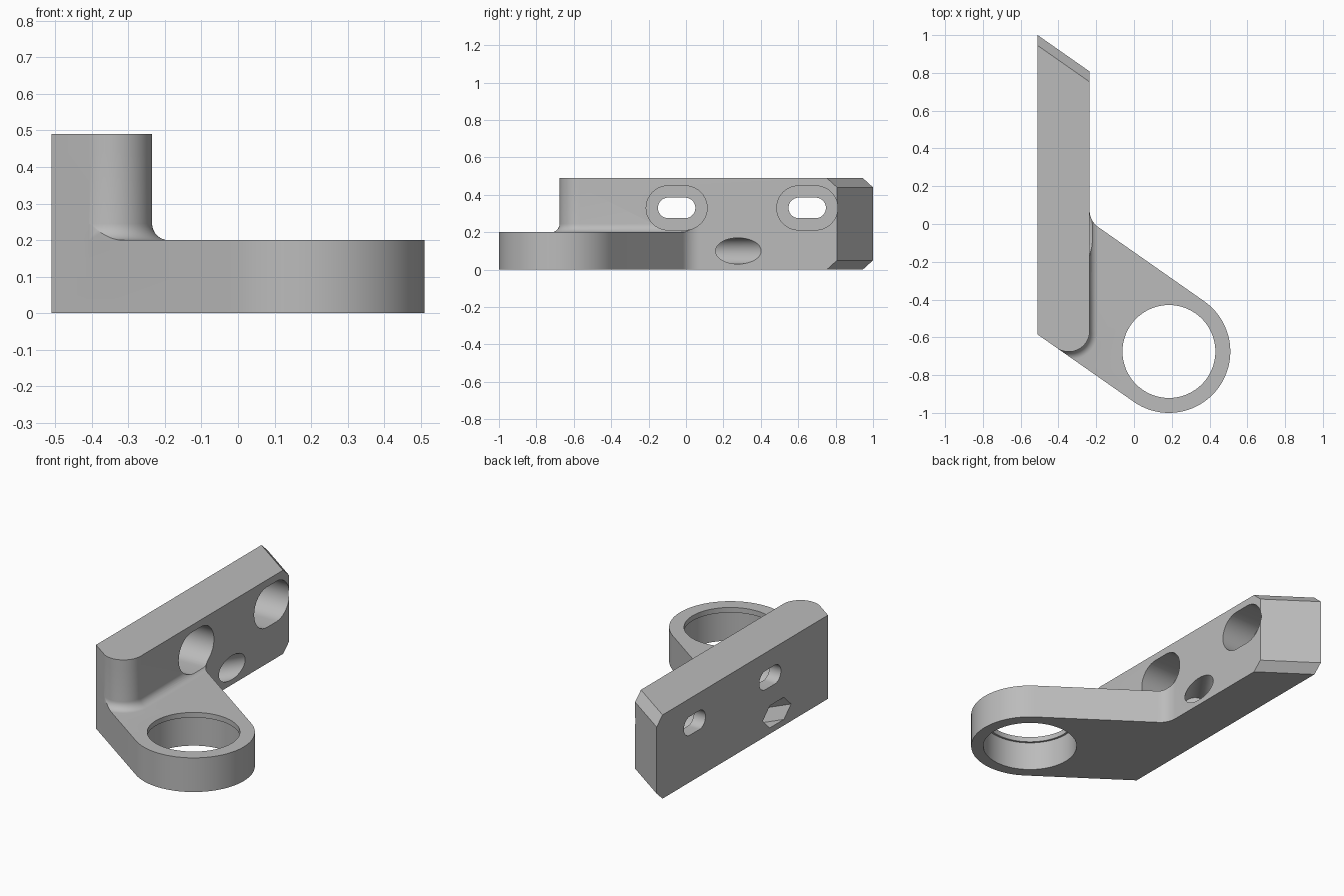
import bpy, bmesh, math
from mathutils import Vector

if "Cube" in bpy.data.objects:
    bpy.data.objects.remove(bpy.data.objects["Cube"])

SLANT = math.radians(35)
TAN = math.tan(SLANT)
BACK, FACE = -0.51, -0.235           # wall thickness range in x
RING, RING_R = Vector((0.185, -0.675)), 0.325
PLATE_H, WALL_H = 0.2, 0.49
CORNER_R, FILLET_R = 0.11, 0.045

grey = bpy.data.materials.new("plain grey")
grey.use_nodes = True
COLOR = (0.5, 0.5, 0.5, 1)
grey.diffuse_color = COLOR
grey.node_tree.nodes["Principled BSDF"].inputs["Base Color"].default_value = COLOR


def arc(center, radius, start, end, steps=24):
    """Points on an arc, angles in degrees."""
    angles = [math.radians(start + (end - start) * i / steps) for i in range(steps + 1)]
    return [(center[0] + radius * math.cos(a), center[1] + radius * math.sin(a)) for a in angles]


def loft(name, rings):
    """Closed solid through matching rings of 3D points."""
    bm = bmesh.new()
    loops = [[bm.verts.new(p) for p in ring] for ring in rings]
    n = len(loops[0])
    for low, high in zip(loops, loops[1:]):
        for i in range(n):
            j = (i + 1) % n
            bm.faces.new((low[i], low[j], high[j], high[i]))
    bm.faces.new(loops[0][::-1])
    bm.faces.new(loops[-1])
    bmesh.ops.recalc_face_normals(bm, faces=bm.faces)
    mesh = bpy.data.meshes.new(name)
    bm.to_mesh(mesh)
    bm.free()
    mesh.materials.append(grey)
    obj = bpy.data.objects.new(name, mesh)
    bpy.context.collection.objects.link(obj)
    return obj


def level(outline, z):
    return [(x, y, z) for x, y in outline]


def prism(name, outline, z0, z1):
    return loft(name, [level(outline, z0), level(outline, z1)])


def combine(target, tool, operation):
    """Apply a boolean and remove the helper."""
    mod = target.modifiers.new(operation, "BOOLEAN")
    mod.operation, mod.solver, mod.object = operation, "EXACT", tool
    bpy.context.view_layer.objects.active = target
    bpy.ops.object.modifier_apply(modifier=mod.name)
    bpy.data.objects.remove(tool)


def tube(name, start, axis, radius, length, sides, turn=0):
    """Horizontal round or many-sided bar."""
    side, up = Vector((-axis.y, axis.x, 0)), Vector((0, 0, 1))
    ring = [side * radius * math.cos(turn + math.tau * i / sides)
            + up * radius * math.sin(turn + math.tau * i / sides) for i in range(sides)]
    return loft(name, [[start + p for p in ring], [start + axis * length + p for p in ring]])


def slot(name, y, z, half, radius, x0, x1):
    """Rounded slot running along x."""
    outline = arc((y + half, z), radius, -90, 90, 20) + arc((y - half, z), radius, 90, 270, 20)
    return loft(name, [[(x, a, b) for a, b in outline] for x in (x0, x1)])


# Slanted front edge, tangent to the ring
tangent = RING - RING_R * Vector((math.sin(SLANT), math.cos(SLANT)))
def front_y(x):
    return tangent.y - (x - tangent.x) * TAN
corner_x = FACE - CORNER_R
corner = (corner_x, front_y(corner_x) + CORNER_R / math.cos(SLANT))

# Upright wall with rounded front corner and chamfered slanted end
def wall_outline(end):
    return (arc(corner, CORNER_R, 0, -125) + [(BACK, front_y(BACK)), (BACK, end),
            (FACE, end - (FACE - BACK) * TAN)])
bracket = loft("bracket", [level(wall_outline(e), z) for e, z in
               ((0.945, 0), (1, 0.05), (1, WALL_H - 0.05), (0.945, WALL_H))])

# Ring plate outline with the inner corner blended into the wall
blend_r = 0.107
upper = RING * 2 - tangent
blend_x = FACE + blend_r
blend_y = upper.y - (blend_x - upper.x) * TAN + blend_r / math.cos(SLANT)
plate_outline = ([(BACK, front_y(BACK))] + arc(RING, RING_R, -125, 55, 64)
                 + arc((blend_x, blend_y), blend_r, 235, 180, 12)
                 + [(-0.4, blend_y), (BACK, -0.1)])

# Fillet at the foot of the wall, trimmed to the plate
def foot_outline(out):
    return arc(corner, CORNER_R + out, 0, -125) + [(-0.45, -0.5), (-0.4, 0.2), (FACE + out, 0.2)]
rings = [level(foot_outline(FILLET_R), PLATE_H - 0.05)]
for step in range(9):
    a = math.pi / 2 * step / 8
    rings.append(level(foot_outline(FILLET_R * (1 - math.sin(a))),
                       PLATE_H + FILLET_R * (1 - math.cos(a))))
foot = loft("wall_fillet", rings)
combine(foot, prism("trim", plate_outline, 0, 0.3), "INTERSECT")

combine(bracket, prism("ring_plate", plate_outline, 0, PLATE_H), "UNION")
combine(bracket, foot, "UNION")

# Bearing bore with a narrow retaining lip on top
for radius, z0, z1 in ((0.258, -0.1, 0.17), (0.246, 0.1, 0.3)):
    combine(bracket, prism("bore", arc(RING, radius, 0, 354.375, 63), z0, z1), "DIFFERENCE")

# Two mounting slots with deep recesses
for y in (-0.05, 0.648):
    combine(bracket, slot("recess", y, 0.33, 0.045, 0.118, BACK + 0.075, 0), "DIFFERENCE")
    combine(bracket, slot("slot", y, 0.33, 0.045, 0.055, -0.6, 0), "DIFFERENCE")

# Oblique screw hole with a nut pocket on the back
axis = Vector((math.sin(SLANT), math.cos(SLANT), 0))
exit_point = Vector((FACE, 0.28, 0.1))
entry = exit_point - axis * (FACE - BACK) / axis.x
combine(bracket, tube("screw_head", exit_point - axis * 0.22, axis, 0.07, 0.5, 40), "DIFFERENCE")
combine(bracket, tube("nut_pocket", entry - axis * 0.2, axis, 0.075, 0.34, 6), "DIFFERENCE")
combine(bracket, tube("screw_shaft", entry, axis, 0.038, 0.4, 32), "DIFFERENCE")

# Smooth curved faces, keep real edges crisp
bpy.ops.object.select_all(action="DESELECT")
bracket.select_set(True)
bpy.context.view_layer.objects.active = bracket
bpy.ops.object.shade_smooth_by_angle(angle=math.radians(25))
